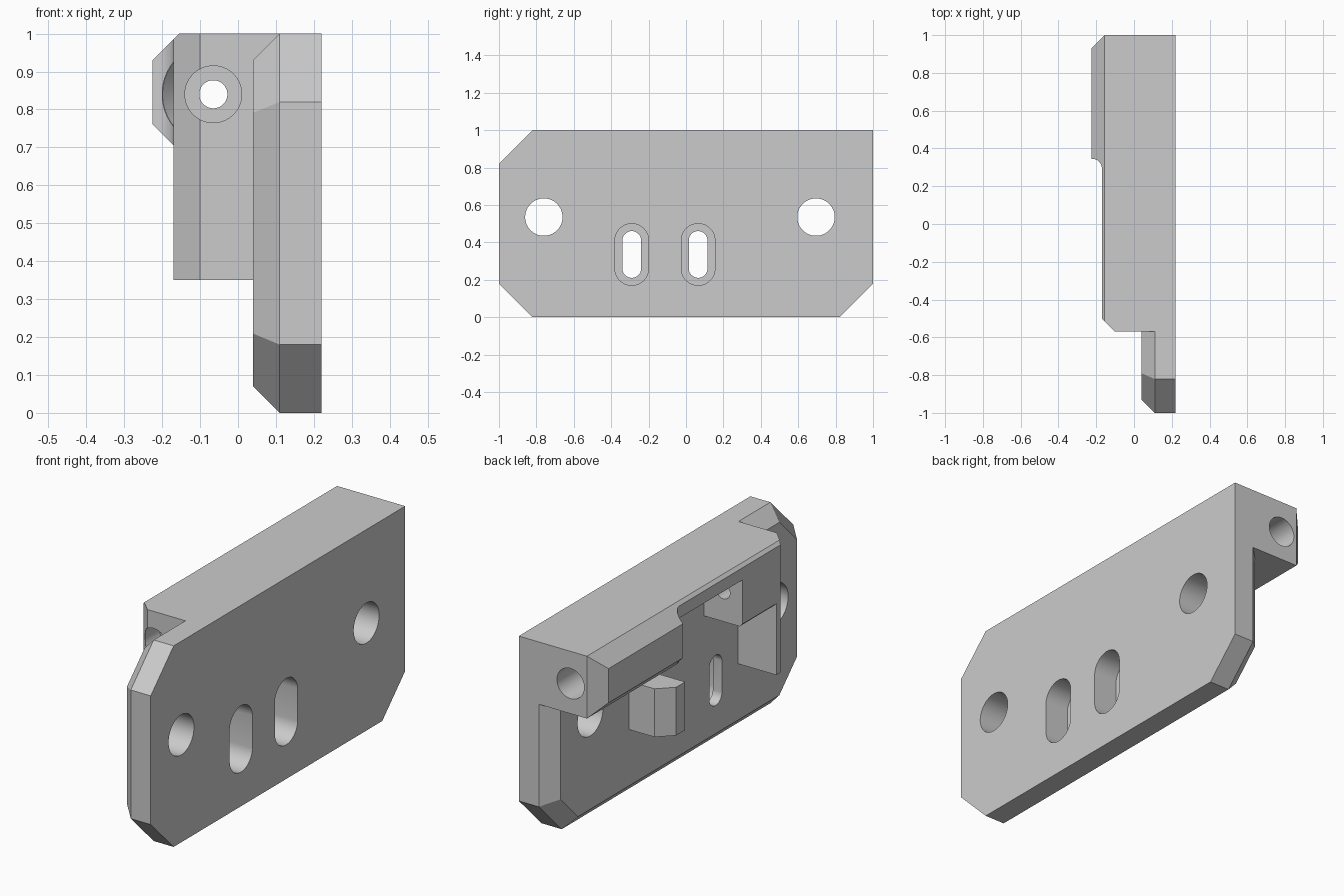
import bpy, bmesh, math
from mathutils import Vector

if "Cube" in bpy.data.objects:
    bpy.data.objects.remove(bpy.data.objects["Cube"], do_unlink=True)

grey = bpy.data.materials.new("plain grey")
grey.use_nodes = True
grey.diffuse_color = (0.6, 0.6, 0.6, 1)
grey.node_tree.nodes["Principled BSDF"].inputs["Base Color"].default_value = (0.6, 0.6, 0.6, 1)


def place(axis, p, h):
    """Point p of a profile, at height h along the axis."""
    u, v = p
    return Vector({"x": (h, u, v), "y": (u, h, v), "z": (u, v, h)}[axis])


def prism(name, axis, pts, lo, hi, end_pts=None, bevel=0):
    """Extrude a profile; end_pts tapers it, bevel chamfers the low end."""
    bm = bmesh.new()
    a = [bm.verts.new(place(axis, p, lo)) for p in pts]
    b = [bm.verts.new(place(axis, p, hi)) for p in (end_pts or pts)]
    low = bm.faces.new(a)
    bm.faces.new(b[::-1])
    n = len(pts)
    for i in range(n):
        j = (i + 1) % n
        bm.faces.new((a[j], a[i], b[i], b[j]))
    bmesh.ops.recalc_face_normals(bm, faces=bm.faces)
    if bevel:
        bmesh.ops.bevel(bm, geom=list(low.edges), offset=bevel, segments=1,
                        affect="EDGES")
    mesh = bpy.data.meshes.new(name)
    bm.to_mesh(mesh)
    bm.free()
    mesh.materials.append(grey)
    ob = bpy.data.objects.new(name, mesh)
    bpy.context.collection.objects.link(ob)
    return ob


def slot(u, v, r, half=0, n=48):
    """Circle, or upright slot when half is above zero."""
    pts = []
    for i in range(n):
        t = 2 * math.pi * (i + 0.5) / n
        pts.append((u + r * math.cos(t),
                    v + r * math.sin(t) + math.copysign(half, math.sin(t))))
    return pts


def box(u0, u1, v0, v1):
    return [(u0, v0), (u1, v0), (u1, v1), (u0, v1)]


def combine(ob, other, mode):
    mod = ob.modifiers.new(mode.lower(), "BOOLEAN")
    mod.operation, mod.object, mod.solver = mode, other, "EXACT"
    bpy.context.view_layer.objects.active = ob
    bpy.ops.object.modifier_apply(modifier=mod.name)
    bpy.data.objects.remove(other, do_unlink=True)


# Side plate with three clipped corners and a chamfered inner rim
C = 0.18
plate = prism("bracket_body", "x",
              [(-1 + C, 0), (1 - C, 0), (1, C), (1, 1), (-1 + C, 1), (-1, 1 - C), (-1, C)],
              0.04, 0.22, bevel=0.07)

# Top rail: chamfered section trimmed to its stepped plan
rail = prism("rail", "y",
             [(0.15, 0.69), (0.15, 1), (-0.155, 1), (-0.225, 0.93), (-0.225, 0.76), (-0.155, 0.69)],
             -0.7, 1.1)
fillet = [(-0.22 + 0.05 * math.sin(t), 0.295 + 0.05 * math.cos(t))
          for t in [math.pi / 2 * i / 8 for i in range(9)]]
plan = prism("rail_plan", "z",
             [(0.3, 1), (-0.155, 1), (-0.225, 0.93), (-0.225, 0.345)] + fillet
             + [(-0.17, -0.5), (-0.10, -0.57), (0.3, -0.57)], 0.5, 1.2)
combine(rail, plan, "INTERSECT")

# Front wall and the short stop block on the inner side
wall = prism("front_wall", "z",
             [(0.1, -0.57), (-0.10, -0.57), (-0.17, -0.5), (-0.17, -0.467), (0.1, -0.467)],
             0.35, 0.8)
stop = prism("stop_block", "z",
             [(0.1, 0.25), (-0.17, 0.25), (-0.17, 0.32), (-0.10, 0.39), (0.1, 0.39)],
             0.35, 0.59)
combine(rail, wall, "UNION")
combine(plate, rail, "UNION")
combine(plate, stop, "UNION")

# Open spring pocket under the rail roof, with a dished end
PX, PZ = -0.065, 0.84
cutters = [
    prism("pocket_opening", "y", box(-0.4, 0.04, 0.6, PZ), -0.2, 0.3),
    prism("pocket_bore", "y", slot(PX, PZ, 0.135), -0.2, 0.35),
    prism("pocket_dish", "y", slot(PX, PZ, 0.135), 0.349, 0.41, slot(PX, PZ, 0.08)),
    # Lengthwise pin bore: narrow in the middle, wide at both ends
    prism("pin_bore", "y", slot(PX, PZ, 0.037), -0.8, 0.2),
    prism("front_counterbore", "y", slot(PX, PZ, 0.075), -0.8, -0.42),
    prism("back_bore", "y", slot(PX, PZ, 0.075), 0.2, 1.2),
]

# Mounting holes and stepped slots through the plate
for y in (-0.76, 0.695):
    cutters.append(prism("mount_hole", "x", slot(y, 0.535, 0.1), -0.1, 0.4))
for y in (-0.29, 0.065):
    cutters.append(prism("slot_hole", "x", slot(y, 0.335, 0.05, 0.075), -0.1, 0.4))
    cutters.append(prism("slot_recess", "x", slot(y, 0.335, 0.09, 0.075), 0.09, 0.4))
for cutter in cutters:
    combine(plate, cutter, "DIFFERENCE")

# Smooth bores, crisp chamfers
bpy.ops.object.select_all(action="DESELECT")
plate.select_set(True)
bpy.context.view_layer.objects.active = plate
bpy.ops.object.shade_smooth_by_angle(angle=math.radians(20))
